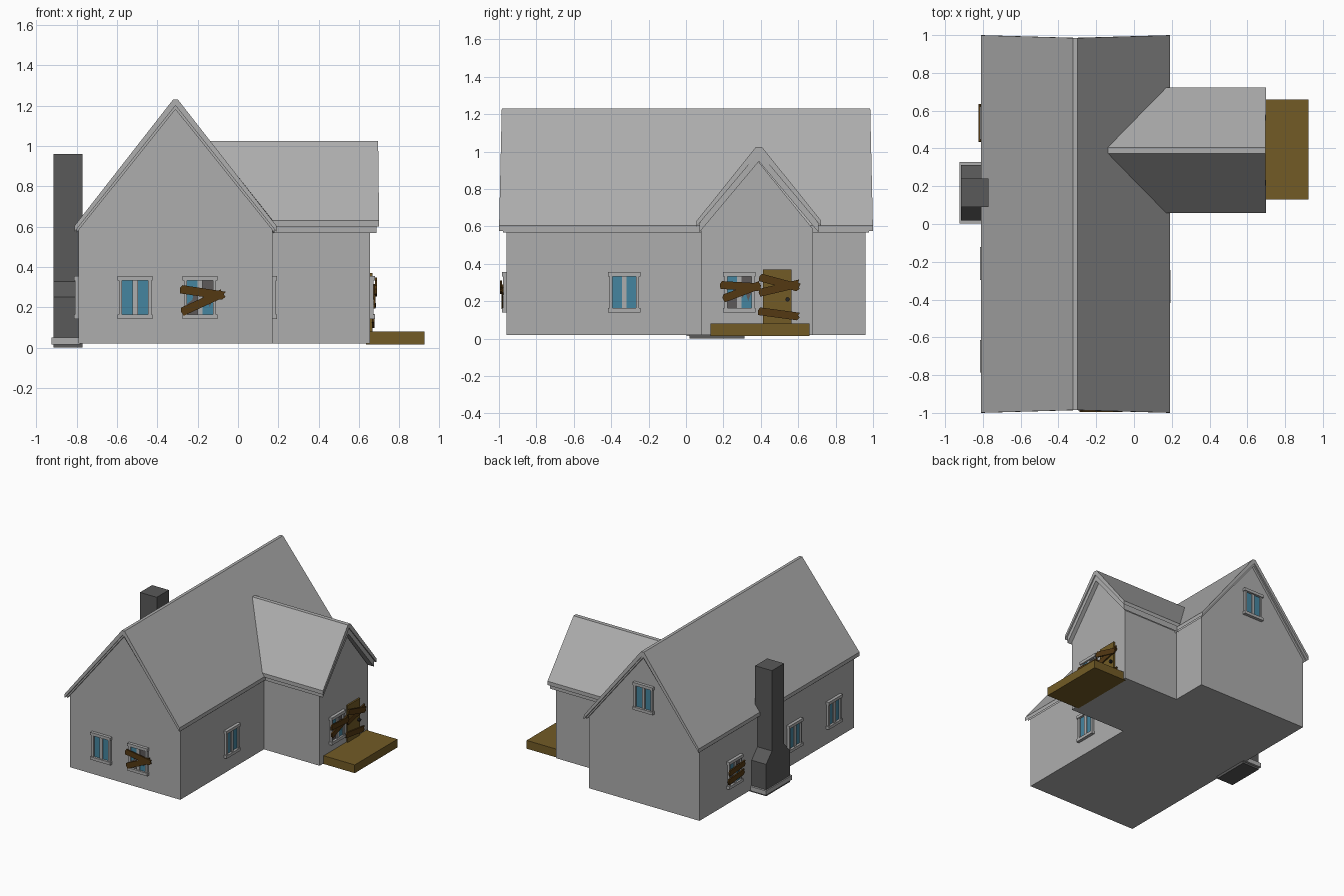
import bpy, bmesh, math
from mathutils import Vector

if "Cube" in bpy.data.objects:
    bpy.data.objects.remove(bpy.data.objects["Cube"])


def material(name, rgb):
    m = bpy.data.materials.new(name)
    m.diffuse_color = (*rgb, 1)
    m.use_nodes = True
    m.node_tree.nodes["Principled BSDF"].inputs["Base Color"].default_value = m.diffuse_color
    return m


STONE = material("light_grey", (0.42, 0.42, 0.42))
BRICK = material("chimney_grey", (0.10, 0.10, 0.10))
TIMBER = material("porch_wood", (0.17, 0.105, 0.019))
PLANK = material("dark_plank", (0.088, 0.04, 0.006))
GLASS = material("window_blue", (0.06, 0.235, 0.35))
GAP = material("broken_pane", (0.11, 0.10, 0.10))
IRON = material("knob_black", (0.02, 0.02, 0.02))

# Facings: (sideways axis seen from outside, outward axis)
X, Y, Z = Vector((1, 0, 0)), Vector((0, 1, 0)), Vector((0, 0, 1))
FRONT, RIGHT, BACK, LEFT = (X, -Y), (Y, X), (-X, Y), (-Y, -X)


def prism(name, facing, pts, d0, d1, mat, origin=(0, 0, 0)):
    """Extrude a (sideways, height) outline along the facing; ends may vary with height."""
    u, n = facing
    o = Vector(origin)
    bm = bmesh.new()
    rings = []
    for d in (d0, d1):
        rings.append([bm.verts.new(o + u * a + Z * h + n * (d(h) if callable(d) else d))
                      for a, h in pts])
    bm.faces.new(rings[0])
    bm.faces.new(rings[1][::-1])
    for i in range(len(pts)):
        j = (i + 1) % len(pts)
        bm.faces.new((rings[0][i], rings[1][i], rings[1][j], rings[0][j]))
    bmesh.ops.recalc_face_normals(bm, faces=bm.faces)
    me = bpy.data.meshes.new(name)
    bm.to_mesh(me)
    bm.free()
    me.materials.append(mat)
    ob = bpy.data.objects.new(name, me)
    bpy.context.collection.objects.link(ob)
    return ob


def rect(a0, a1, h0, h1):
    return [(a0, h0), (a1, h0), (a1, h1), (a0, h1)]


def gable(c, half, base, eave, apex):
    return [(c - half, base), (c + half, base), (c + half, eave), (c, apex), (c - half, eave)]


def chevron(c, half, eave, ridge, flat, thick):
    """Roof layer with a narrow flat ridge."""
    top = [(c - half, eave), (c - flat, ridge), (c + flat, ridge), (c + half, eave)]
    low = [(c + half, eave - thick), (c, ridge - thick), (c - half, eave - thick)]
    return top + low


# Main house and its layered roof
def roof_end(h):
    return 1.0 - 0.015 * (h - 0.57) / 0.66


def valley(h):
    """Where the wing meets the main roof slope."""
    return min(0.165, 0.17 - (h - 0.62) / 1.27)


MID = -0.31
prism("main_walls", FRONT, gable(MID, 0.48, 0.02, 0.592, 1.195), -0.96, 0.96, STONE)
prism("main_roof", FRONT, chevron(MID, 0.50, 0.605, 1.23, 0.012, 0.03),
      lambda h: -roof_end(h), roof_end, STONE)
prism("main_roof_trim", FRONT, chevron(MID, 0.492, 0.59, 1.203, 0.01, 0.022),
      -0.978, 0.978, STONE)

# Side wing
WY = 0.39
prism("wing_walls", RIGHT, gable(0.38, 0.30, 0.02, 0.585, 0.955), valley, 0.655, STONE)
prism("wing_roof", RIGHT, chevron(WY, 0.333, 0.63, 1.025, 0.016, 0.03),
      lambda h: valley(h) + 0.01, lambda h: 0.70 - 0.012 * (h - 0.6), STONE)
prism("wing_roof_trim", RIGHT, chevron(WY, 0.318, 0.617, 0.996, 0.012, 0.048),
      lambda h: valley(h) + 0.01, 0.688, STONE)

# Chimney with sloped shoulders, standing in a collar slab
prism("chimney", RIGHT,
      [(0.018, 0), (0.312, 0), (0.312, 0.25), (0.24, 0.328), (0.24, 0.96),
       (0.09, 0.96), (0.09, 0.328), (0.018, 0.25)], -0.916, -0.77, BRICK)
prism("chimney_slab", RIGHT, rect(0.002, 0.328, 0.015, 0.05), -0.925, -0.78, STONE)

# Porch and door
prism("porch", RIGHT, rect(0.13, 0.66, 0.015, 0.08), 0.635, 0.925, TIMBER)
DOOR = (0.655, 0.488, 0)
prism("door", RIGHT, rect(-0.077, 0.077, 0.08, 0.37), -0.005, 0.012, TIMBER, DOOR)
prism("door_knob", RIGHT,
      [(0.055 + 0.012 * math.cos(i * math.pi / 4), 0.21 + 0.012 * math.sin(i * math.pi / 4))
       for i in range(8)], 0.012, 0.03, IRON, DOOR)


def boards(name, facing, origin, ends, width=0.042, start=0.016):
    """Nailed planks with splintered ends, each lying over the last."""
    for k, (a0, h0, a1, h1) in enumerate(ends):
        p, q = Vector((a0, h0)), Vector((a1, h1))
        t = (q - p).normalized()
        s = Vector((-t.y, t.x)) * width / 2
        pts = [p - s, q - s - t * 0.008, q - s * 0.2 + t * 0.006, q + s * 0.3 - t * 0.004,
               q + s + t * 0.004, p + s + t * 0.006, p + s * 0.2 - t * 0.004]
        d = start + 0.007 * k
        prism(name, facing, [tuple(v) for v in pts], d, d + 0.011, PLANK, origin)


# Windows: centre height is the origin
def window(name, facing, origin, broken=False):
    for sx in (-1, 1):
        a, b = sorted((sx * 0.064, sx * 0.08))
        prism(name + "_jamb", facing, rect(a, b, -0.085, 0.09), -0.005, 0.018, STONE, origin)
        a, b = sorted((sx * 0.012, sx * 0.066))
        prism(name + "_pane", facing, rect(a, b, -0.085, 0.09), -0.002, 0.006,
              GAP if broken else GLASS, origin)
    prism(name + "_mullion", facing, rect(-0.013, 0.013, -0.085, 0.09), -0.005, 0.014,
          STONE, origin)
    for part, h in (("_sill", -0.106), ("_head", 0.086)):
        prism(name + part, facing, rect(-0.087, 0.087, h, h + 0.023), -0.005, 0.024,
              STONE, origin)
    if broken:
        prism(name + "_upper_shard", facing,
              [(-0.065, 0.087), (-0.013, 0.087), (-0.013, 0.05), (-0.03, 0.03),
               (-0.038, -0.01), (-0.065, -0.03)], 0.004, 0.009, GLASS, origin)
        prism(name + "_lower_shard", facing,
              [(0.013, -0.084), (0.065, -0.084), (0.065, 0.0), (0.048, -0.045),
               (0.034, -0.005), (0.013, -0.03)], 0.004, 0.009, GLASS, origin)


H = 0.247
window("front_left_window", FRONT, (-0.51, -0.96, H))
window("front_right_window", FRONT, (-0.188, -0.96, H), True)
window("side_window", RIGHT, (0.17, -0.33, H))
window("wing_window", RIGHT, (0.655, 0.285, H), True)
window("rear_gable_window", BACK, (-0.31, 0.96, 0.86))
window("boarded_left_window", LEFT, (-0.79, 0.535, H), True)
window("middle_left_window", LEFT, (-0.79, -0.21, H))
window("far_left_window", LEFT, (-0.79, -0.70, H))

# Boards over the broken windows and the door
boards("front_board", FRONT, (-0.188, -0.96, H),
       [(-0.09, -0.07, 0.11, 0.022), (-0.097, 0.043, 0.12, 0.01)])
boards("wing_board", RIGHT, (0.655, 0.285, H),
       [(-0.085, -0.033, 0.11, 0.04), (-0.10, 0.04, 0.11, 0.028)])
boards("left_board", LEFT, (-0.79, 0.535, H),
       [(-0.095, -0.045, 0.095, -0.03), (-0.095, 0.025, 0.095, 0.04)])
boards("door_board", RIGHT, DOOR,
       [(-0.10, 0.147, 0.115, 0.118), (-0.095, 0.245, 0.118, 0.295),
        (-0.093, 0.328, 0.115, 0.272)], start=0.01)
